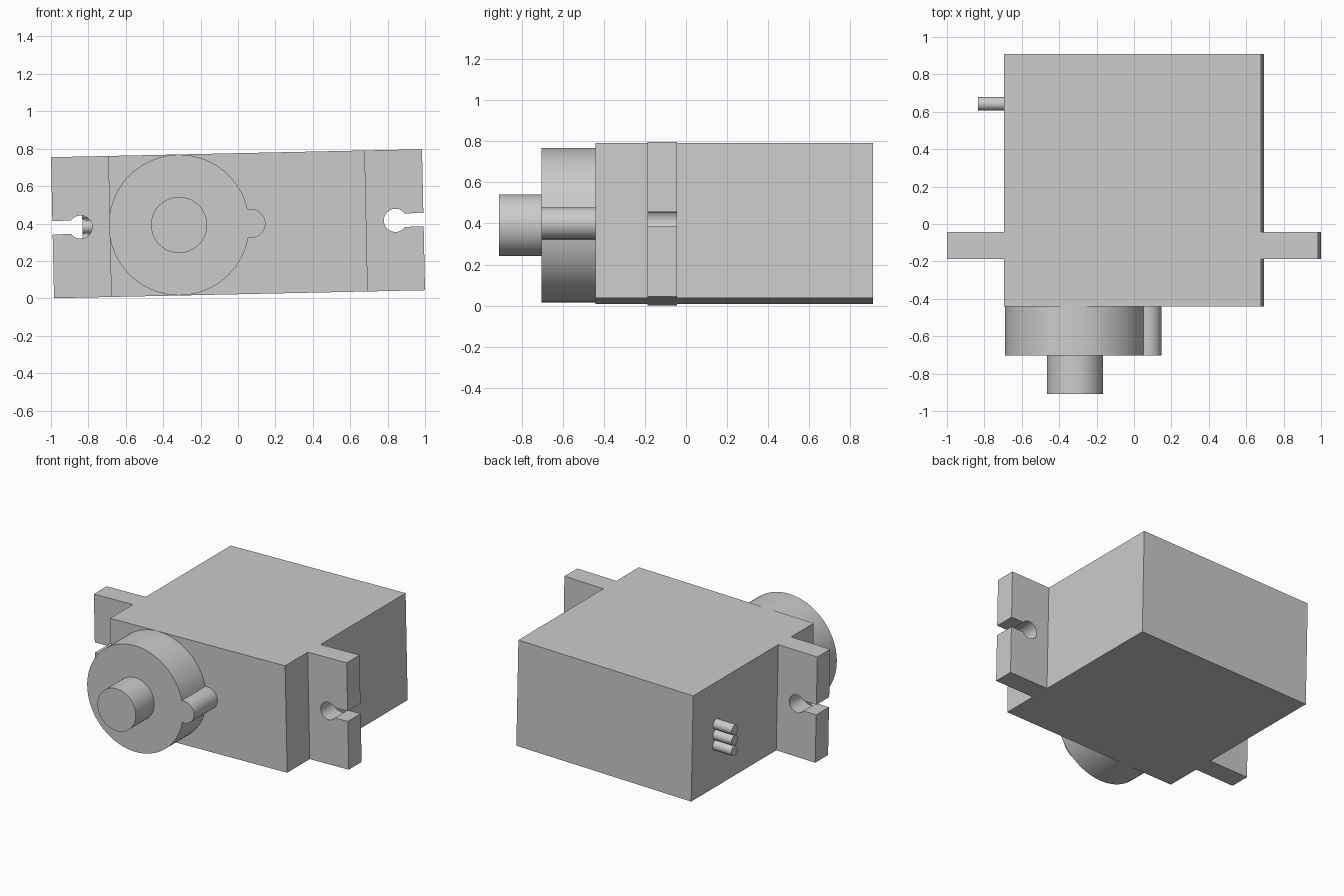
import bpy, bmesh
from math import sin, cos, asin, pi
from mathutils import Matrix, Vector

if "Cube" in bpy.data.objects:
    bpy.data.objects.remove(bpy.data.objects["Cube"])

# One plain grey for the whole model
grey = bpy.data.materials.new("plain grey")
grey.use_nodes = True
grey.diffuse_color = (0.6, 0.6, 0.6, 1)
grey.node_tree.nodes["Principled BSDF"].inputs["Base Color"].default_value = grey.diffuse_color

# The whole motor leans slightly about its front-back axis
LEAN = Matrix.Translation((0, 0, 0.399)) @ Matrix.Rotation(-0.0215, 4, "Y")


def arc(cx, cz, r, start, end, steps):
    """Points along an arc, both ends included."""
    return [(cx + r * cos(a), cz + r * sin(a))
            for a in (start + (end - start) * i / steps for i in range(steps + 1))]


def circle(cx, cz, r, steps=64):
    return arc(cx, cz, r, 0, 2 * pi, steps)[:-1]


def prism(name, outline, axis, low, high):
    """Extrude a closed 2D outline along x, y or z from low to high."""
    def place(u, v):
        return {"X": (low, u, v), "Y": (u, low, v), "Z": (u, v, low)}[axis]
    bm = bmesh.new()
    face = bm.faces.new([bm.verts.new(place(u, v)) for u, v in outline])
    grown = bmesh.ops.extrude_face_region(bm, geom=[face], use_keep_orig=True)
    step = Vector([high - low if axis == a else 0 for a in "XYZ"])
    bmesh.ops.translate(bm, vec=step, verts=[g for g in grown["geom"] if isinstance(g, bmesh.types.BMVert)])
    bmesh.ops.recalc_face_normals(bm, faces=bm.faces)
    mesh = bpy.data.meshes.new(name)
    bm.to_mesh(mesh)
    bm.free()
    mesh.materials.append(grey)
    obj = bpy.data.objects.new(name, mesh)
    obj.matrix_world = LEAN
    bpy.context.collection.objects.link(obj)
    return obj


def select(obj):
    bpy.ops.object.select_all(action="DESELECT")
    obj.select_set(True)
    bpy.context.view_layer.objects.active = obj


def smooth(obj):
    select(obj)
    bpy.ops.object.shade_smooth_by_angle(angle=0.5)


# Motor case with a mounting ear on each side, as one plan outline
BODY, EAR, HALF = 0.686, 0.992, 0.377
FRONT, BACK = -0.44, 0.91
EAR_FRONT, EAR_BACK = -0.187, -0.043
right_side = [(BODY, FRONT), (BODY, EAR_FRONT), (EAR, EAR_FRONT),
              (EAR, EAR_BACK), (BODY, EAR_BACK), (BODY, BACK)]
plan = right_side + [(-x, y) for x, y in reversed(right_side)]
case = prism("case_with_ears", plan, "Z", -HALF, HALF)

# Keyhole screw slots, open at the outer end of each ear
HOLE_X, HOLE_R, SLOT = 0.842, 0.062, 0.036
lip = asin(SLOT / HOLE_R)
keyhole = arc(HOLE_X, 0, HOLE_R, lip, 2 * pi - lip, 40) + [(EAR + 0.1, -SLOT), (EAR + 0.1, SLOT)]
for side in (-1, 1):
    cutter = prism("slot_cutter", [(side * x, z) for x, z in keyhole], "Y",
                   EAR_FRONT - 0.05, EAR_BACK + 0.05)
    cutter.hide_render = True
    bpy.context.view_layer.update()
    select(case)
    cut = case.modifiers.new("slot", "BOOLEAN")
    cut.operation, cut.solver, cut.object = "DIFFERENCE", "EXACT", cutter
    bpy.ops.object.modifier_apply(modifier=cut.name)
    bpy.data.objects.remove(cutter)
smooth(case)

# Round gear housing with a small rounded lobe on one side
HUB_X, HUB_R, LOBE_X, LOBE_R = -0.315, 0.376, 0.07, 0.077
gap = asin(LOBE_R / HUB_R)
housing = arc(HUB_X, 0, HUB_R, gap, 2 * pi - gap, 80) + arc(LOBE_X, 0, LOBE_R, -pi / 2, pi / 2, 24)
smooth(prism("gear_housing", housing, "Y", -0.703, FRONT))

# Output shaft
smooth(prism("output_shaft", circle(HUB_X, 0, 0.15), "Y", -0.91, -0.703))

# Three connector pins stacked on the right wall
for name, level in (("lower_pin", -1), ("middle_pin", 0), ("upper_pin", 1)):
    smooth(prism(name, circle(0.643, level * 0.075, 0.036, 32), "X", -0.832, -BODY))
